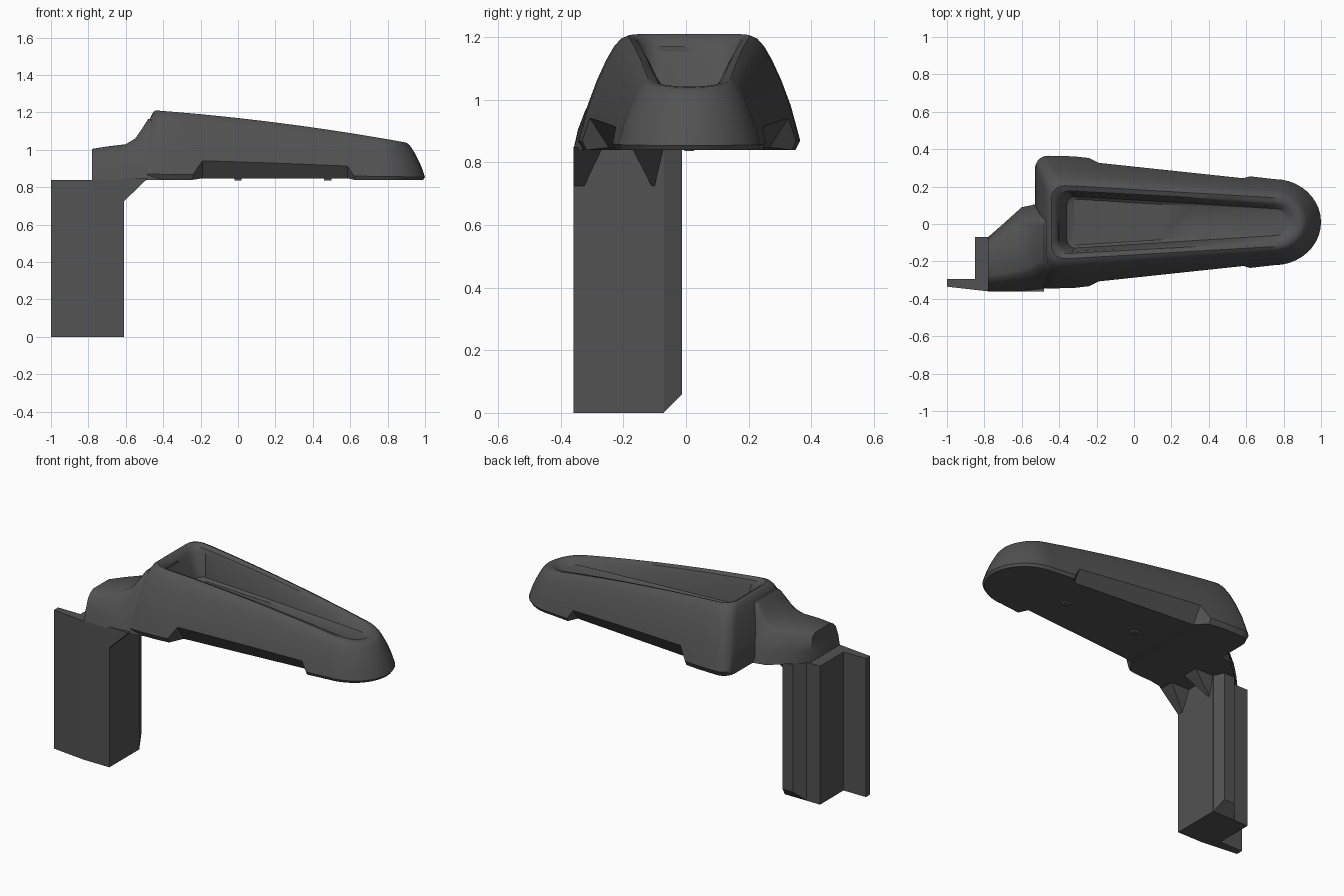
import bpy, bmesh, math

if "Cube" in bpy.data.objects:
    bpy.data.objects.remove(bpy.data.objects["Cube"], do_unlink=True)

mat = bpy.data.materials.new("dark_grey_plastic")
mat.use_nodes = True
grey = (0.085, 0.085, 0.085, 1)
mat.diffuse_color = grey
mat.node_tree.nodes["Principled BSDF"].inputs["Base Color"].default_value = grey
CY = 0.01           # centre line of the pad
BASE = 0.84         # underside height


def make(name, verts, faces, smooth=None):
    bm = bmesh.new()
    vs = [bm.verts.new(v) for v in verts]
    for f in faces:
        bm.faces.new([vs[i] for i in f])
    bmesh.ops.recalc_face_normals(bm, faces=bm.faces)
    me = bpy.data.meshes.new(name)
    bm.to_mesh(me)
    bm.free()
    ob = bpy.data.objects.new(name, me)
    bpy.context.collection.objects.link(ob)
    me.materials.append(mat)
    if smooth:
        bpy.ops.object.select_all(action="DESELECT")
        ob.select_set(True)
        bpy.context.view_layer.objects.active = ob
        bpy.ops.object.shade_smooth_by_angle(angle=math.radians(smooth))
    return ob


def bridge(rings, n):
    return [(a * n + k, a * n + (k + 1) % n, (a + 1) * n + (k + 1) % n, (a + 1) * n + k)
            for a in range(rings - 1) for k in range(n)]


def prism(name, low, high):
    n = len(low)
    ends = [tuple(range(n)), tuple(range(n, 2 * n))]
    return make(name, low + high, bridge(2, n) + ends)


def lerp(table, t):
    for (a, u), (b, v) in zip(table, table[1:]):
        if t <= b:
            return u + (v - u) * max(0, (t - a) / (b - a))
    return table[-1][1]


# Tapered pad outline: round nose, straight sides, rounded heel, mirrored
SIDE = (0.62, 0.585, 0.45, 0.3, 0.15, 0, -0.1, -0.19, -0.24, -0.32)
FRONT = 0.75


def outline(xb, xf, wb, wf, r):
    half = [(FRONT + (xf - FRONT) * math.cos(a), wf * math.sin(a))
            for a in [math.pi / 2 * k / 10 for k in range(11)]]
    half += [(x, wf + (wb - wf) * min(1, (FRONT - x) / 1.1)) for x in SIDE]
    half += [(xb + r - r * math.sin(a), wb - r + r * math.cos(a))
             for a in [math.pi / 2 * k / 5 for k in range(6)]]
    return half + [(x, -y) for x, y in reversed(half[1:])]


def shell(i):
    return outline(-0.53 + 0.55 * i, 1 - 0.65 * i, 0.355 - i, 0.23 - 0.62 * i, 0.07)


def top(x):
    return 1.17 - 0.11 * x - 0.04 * x * x


# Inset of the side wall against the fraction of the height
WALL = [(0.08, 0), (0.38, 0.03), (0.6, 0.06), (0.78, 0.09), (0.9, 0.115), (0.97, 0.137), (1, 0.16)]
N = len(shell(0))
verts = []


def undercut(p):
    return -0.21 < p[0] < 0.6


# Pad underside edge, with the finger undercut along each side
for p, q in zip(shell(0.015), shell(0.085)):
    x, y = q if undercut(p) else p
    verts.append((p[0], y + CY, BASE + 0.008 * undercut(p)))

# Pad side wall
for f, _ in WALL:
    for k, p in enumerate(shell(0)):
        g = max(f, 0.29) if undercut(p) else f
        x, y = shell(lerp(WALL, g))[k]
        verts.append((x, y + CY, BASE + g * (top(x) - BASE)))

# Dish: rim roll, steep wall, level floor that is deepest at the heel
FLOOR = 1.02
DISH = [(-0.42, 0.87, 0.168, 0.108, 0.07, 0.07), (-0.405, 0.858, 0.158, 0.097, 0.07, 0.2),
        (-0.36, 0.83, 0.14, 0.072, 0.05, 0.92), (-0.335, 0.815, 0.125, 0.057, 0.04, 1)]
for *shape, d in DISH:
    for x, y in outline(*shape):
        verts.append((x, y + CY, top(x) + d * (FLOOR - top(x))))

rings = 1 + len(WALL) + len(DISH)
faces = bridge(rings, N)
for o in (0, (rings - 1) * N):
    for k in range(N // 2):
        quad = [o + k, o + k + 1, o + N - k - 1, o + (N - k) % N]
        faces.append(tuple(dict.fromkeys(quad)))
make("arm_pad", verts, faces, 32)

# Neck joining the post to the pad: x, right y, left y, top z, bevel
NECK = [(-0.78, -0.36, -0.07, 1.005, 0.03), (-0.7, -0.36, 0.0, 1.018, 0.04),
        (-0.6, -0.36, 0.09, 1.03, 0.06), (-0.55, -0.355, 0.1, 1.06, 0.075),
        (-0.515, -0.35, 0.11, 1.11, 0.09), (-0.48, -0.345, 0.12, 1.165, 0.1),
        (-0.4, -0.33, 0.13, 1.17, 0.11)]
verts = []
for x, a, b, z, e in NECK:
    h = z - BASE
    c = 0.03 + e
    verts += [(x, a, BASE), (x, a + c * 0.25, BASE + h * 0.4), (x, a + c * 0.65, BASE + h * 0.78),
              (x, a + c, z - 0.015), (x, a + c + 0.025, z),
              (x, b - e - 0.025, z), (x, b - e, z - 0.015),
              (x, b - e * 0.3, BASE + h * 0.4), (x, b, BASE)]
m = 9
faces = bridge(len(NECK), m)
faces += [tuple(range(m)), tuple(range(len(verts) - m, len(verts)))]
make("neck", verts, faces, 50)

# Upright post with its rear mounting flange
plan = [(-1, -0.335), (-0.78, -0.36), (-0.61, -0.36), (-0.61, -0.07),
        (-0.85, -0.07), (-0.85, -0.295), (-1, -0.295)]
prism("post", [(x, y, 0) for x, y in plan], [(x, y, BASE) for x, y in plan])

# Guide ridge on the back of the post, chamfered at its foot
ridge = [(-0.612, -0.072), (-0.64, -0.012), (-0.71, -0.012), (-0.76, -0.072)]
prism("guide_ridge", [(x, y, y + 0.072) for x, y in ridge], [(x, y, BASE + 0.01) for x, y in ridge])

# Gussets under the neck, widening upward
for name, lo, hi in (("outer_gusset", (-0.36, -0.325), (-0.36, -0.265)),
                     ("inner_gusset", (-0.11, -0.1), (-0.175, -0.07))):
    ends = []
    for j in (0, 1):
        ends.append([(-0.62, lo[j], 0.725), (-0.61, lo[j], 0.725),
                     (-0.48, hi[j], 0.85), (-0.62, hi[j], 0.85)])
    prism(name, *ends)

# Small pegs on the underside
for k, x in enumerate((0, 0.48)):
    sq = [(x + sx * 0.02, CY + sy * 0.015) for sx, sy in ((-1, -1), (1, -1), (1, 1), (-1, 1))]
    prism("underside_peg_%d" % (k + 1), [(a, b, 0.837) for a, b in sq], [(a, b, 0.87) for a, b in sq])
